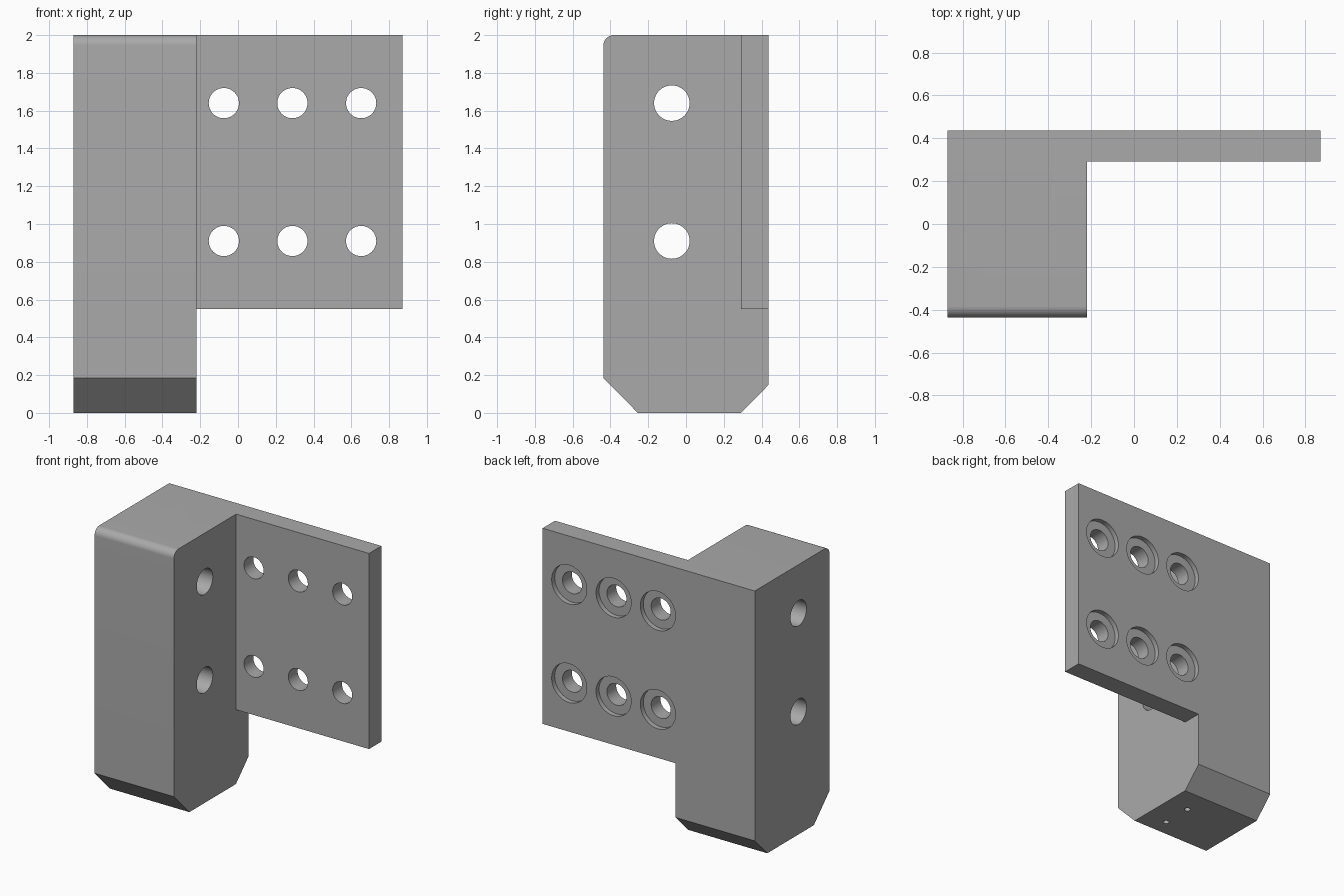
import bpy
import bmesh
from math import sin, cos, pi, radians
from mathutils import Matrix, Vector

cube = bpy.data.objects.get("Cube")
if cube:
    bpy.data.objects.remove(cube, do_unlink=True)

# Single plain grey
grey = bpy.data.materials.new("machined_grey")
grey.use_nodes = True
colour = (0.4, 0.4, 0.4, 1)
grey.diffuse_color = colour
grey.node_tree.nodes["Principled BSDF"].inputs["Base Color"].default_value = colour

# Overall limits
LEFT, INNER, RIGHT = -0.87, -0.22, 0.87
FRONT, BACK, TOP = -0.437, 0.437, 2.0
PLATE_FRONT, PLATE_BOTTOM = 0.292, 0.55


def make_object(name, bm):
    bmesh.ops.recalc_face_normals(bm, faces=bm.faces)
    mesh = bpy.data.meshes.new(name)
    bm.to_mesh(mesh)
    bm.free()
    mesh.materials.append(grey)
    obj = bpy.data.objects.new(name, mesh)
    bpy.context.collection.objects.link(obj)
    return obj


def extrude_yz(name, profile, x0, x1):
    """Prism along x from a (y, z) outline."""
    bm = bmesh.new()
    face = bm.faces.new([bm.verts.new((x0, y, z)) for y, z in profile])
    moved = bmesh.ops.extrude_face_region(bm, geom=[face])["geom"]
    verts = [v for v in moved if isinstance(v, bmesh.types.BMVert)]
    bmesh.ops.translate(bm, verts=verts, vec=(x1 - x0, 0, 0))
    return make_object(name, bm)


def add_drill(bm, start, end, radius):
    """Cylinder between two points."""
    a, b = Vector(start), Vector(end)
    turn = (b - a).to_track_quat('Z', 'Y').to_matrix().to_4x4()
    bmesh.ops.create_cone(bm, cap_ends=True, segments=48, radius1=radius,
                          radius2=radius, depth=(b - a).length,
                          matrix=Matrix.Translation((a + b) / 2) @ turn)


def combine(target, other, operation):
    mod = target.modifiers.new(operation.lower(), 'BOOLEAN')
    mod.operation, mod.object, mod.solver = operation, other, 'EXACT'
    bpy.ops.object.select_all(action='DESELECT')
    bpy.context.view_layer.objects.active = target
    target.select_set(True)
    bpy.ops.object.modifier_apply(modifier=mod.name)
    bpy.data.objects.remove(other, do_unlink=True)


# Upright block: chamfered foot, rounded front top edge
r = 0.055
outline = [(-0.255, 0), (0.29, 0), (BACK, 0.148), (BACK, TOP)]
for i in range(13):
    t = pi / 2 * (1 + i / 12)
    outline.append((FRONT + r + r * cos(t), TOP - r + r * sin(t)))
outline.append((FRONT, 0.184))
bracket = extrude_yz("bracket", outline, LEFT, INNER)

# Mounting plate flush with the back and top
plate = extrude_yz("plate", [(PLATE_FRONT, PLATE_BOTTOM), (BACK, PLATE_BOTTOM),
                             (BACK, TOP), (PLATE_FRONT, TOP)], INNER - 0.2, RIGHT)
combine(bracket, plate, 'UNION')

# Through holes in plate and block
holes = bmesh.new()
for z in (0.91, 1.64):
    add_drill(holes, (LEFT - 0.1, -0.075, z), (INNER + 0.1, -0.075, z), 0.094)
    for x in (-0.075, 0.288, 0.652):
        add_drill(holes, (x, PLATE_FRONT - 0.1, z), (x, BACK + 0.1, z), 0.08)
# Small blind holes in the foot
for y in (-0.13, 0.1):
    add_drill(holes, (-0.4, y, -0.1), (-0.4, y, 0.25), 0.021)
combine(bracket, make_object("drills", holes), 'DIFFERENCE')

# Counterbores on the back of the plate
bores = bmesh.new()
for z in (0.91, 1.64):
    for x in (-0.075, 0.288, 0.652):
        add_drill(bores, (x, BACK - 0.036, z), (x, BACK + 0.1, z), 0.144)
combine(bracket, make_object("counterbores", bores), 'DIFFERENCE')

# Merge coplanar faces and smooth only the curved surfaces
bm = bmesh.new()
bm.from_mesh(bracket.data)
bmesh.ops.remove_doubles(bm, verts=bm.verts, dist=0.0001)
bmesh.ops.dissolve_limit(bm, angle_limit=radians(0.5), verts=bm.verts, edges=bm.edges)
bm.to_mesh(bracket.data)
bm.free()
bpy.ops.object.shade_smooth_by_angle(angle=radians(30))
